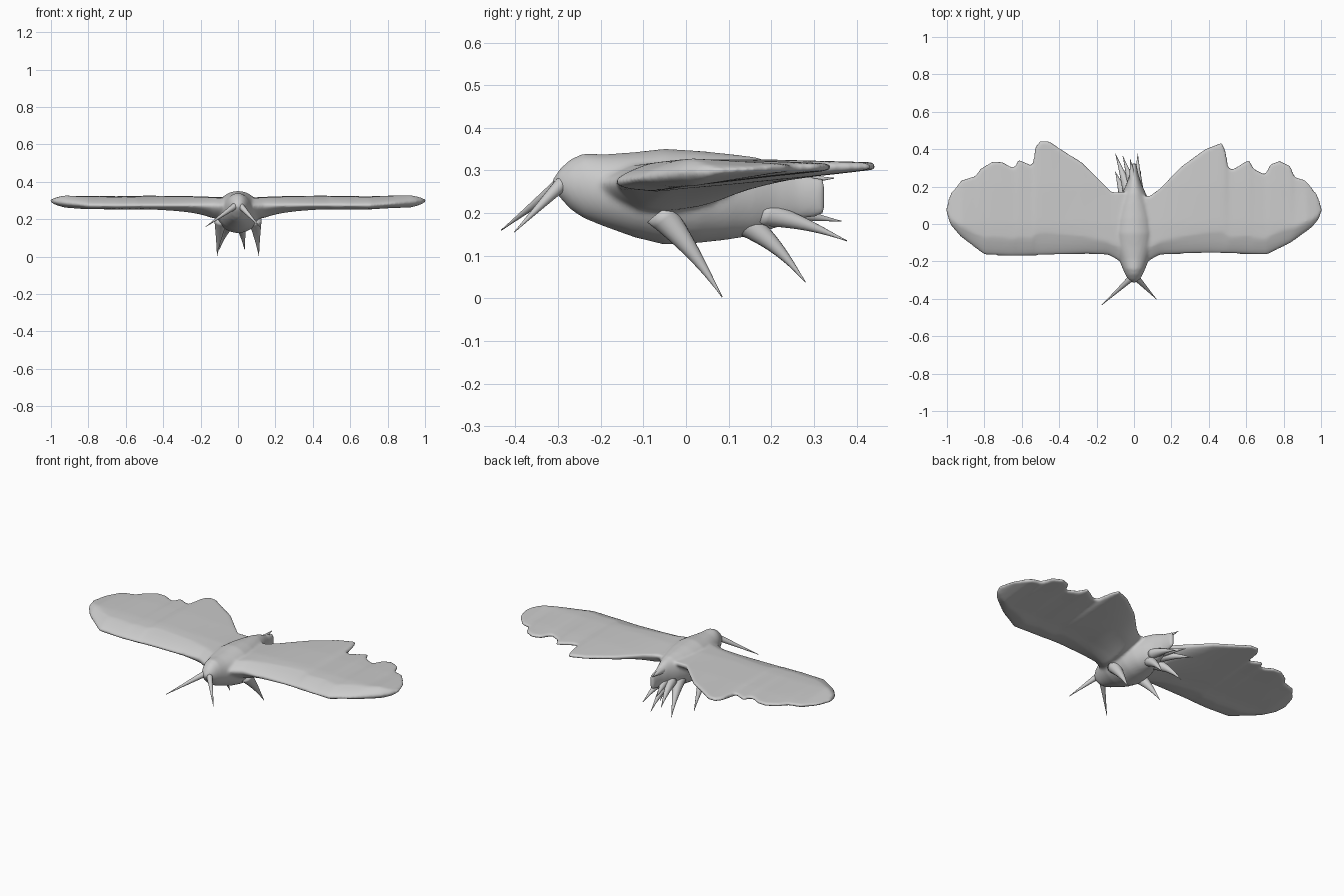
import bpy, bmesh, math
from mathutils import Vector

if "Cube" in bpy.data.objects:
    bpy.data.objects.remove(bpy.data.objects["Cube"])

grey = bpy.data.materials.new("plain grey")
grey.diffuse_color = (0.6, 0.6, 0.6, 1)
grey.use_nodes = True
grey.node_tree.nodes["Principled BSDF"].inputs["Base Color"].default_value = grey.diffuse_color


def loft(bm, rings):
    """Skin closed rings of points and cap both ends."""
    rows = [[bm.verts.new(p) for p in r] for r in rings]
    n = len(rows[0])
    for a, b in zip(rows, rows[1:]):
        for i in range(n):
            j = (i + 1) % n
            bm.faces.new((a[i], a[j], b[j], b[i]))
    bm.faces.new(rows[0][::-1])
    bm.faces.new(rows[-1])


def finish(bm, name):
    bmesh.ops.recalc_face_normals(bm, faces=bm.faces)
    for f in bm.faces:
        f.smooth = True
    me = bpy.data.meshes.new(name)
    bm.to_mesh(me)
    bm.free()
    me.materials.append(grey)
    ob = bpy.data.objects.new(name, me)
    bpy.context.collection.objects.link(ob)
    return ob


def lerp(pts, x):
    for (x0, y0), (x1, y1) in zip(pts, pts[1:]):
        if x <= x1:
            return y0 + (y1 - y0) * (x - x0) / (x1 - x0)
    return pts[-1][1]


# wing outlines seen from above
FRONT_L = [(0, -.25), (.06, -.21), (.1, -.185), (.14, -.165), (.25, -.16), (.65, -.172),
           (.8, -.165), (.93, -.065), (.985, 0), (1.004, .07)]
FRONT_R = [(0, -.25), (.06, -.21), (.1, -.185), (.14, -.165), (.25, -.16), (.41, -.155),
           (.71, -.165), (.84, -.1), (.95, -.02), (.985, .02), (1.004, .07)]
REAR_L = [(0, .17), (.12, .17), (.18, .23), (.28, .33), (.4, .405), (.45, .44), (.5, .445),
          (.53, .41), (.54, .31), (.62, .345), (.635, .305), (.66, .305), (.7, .33), (.755, .335),
          (.82, .295), (.85, .255), (.92, .235), (.985, .16), (1.004, .09)]
REAR_R = [(0, .15), (.085, .15), (.14, .19), (.25, .305), (.38, .4), (.47, .435), (.49, .39),
          (.505, .295), (.535, .295), (.615, .345), (.64, .295), (.7, .265), (.73, .32),
          (.78, .338), (.835, .31), (.86, .25), (.915, .235), (.98, .16), (1.004, .09)]
CAMBER = [(-.25, .268), (-.17, .272), (-.1, .283), (0, .295), (.2, .305), (.45, .311)]


def wing_ring(x):
    a = abs(x)
    y0 = lerp(FRONT_L if x < 0 else FRONT_R, a)
    y1 = lerp(REAR_L if x < 0 else REAR_R, a)
    tip = min(1, max(0.05, (1.004 - a) / .08)) ** .5
    root = .06 * math.exp(-max(0, a - .14) / .16)
    top, bot = [], []
    n = 24
    for i in range(n + 1):
        u = (1 - math.cos(math.pi * i / n)) / 2
        y = y0 + (y1 - y0) * u
        p = min(1, math.sqrt(u / .2)) * (1 - .75 * max(0, (u - .2) / .8))
        h = max(.033 * p * tip, .0015)
        z = lerp(CAMBER, y)
        top.append((x, y, z + h))
        bot.append((x, y, z - h - root * math.sin(math.pi * u) ** .8 if 0 < i < n else z - h))
    return top + bot[::-1]


# body and wings, blended into one soft skin
bm = bmesh.new()
loft(bm, [wing_ring(-1.004 + 2.008 * i / 240) for i in range(241)])
BODY = [(-.312, .258, .28, .012), (-.295, .235, .305, .032), (-.27, .208, .327, .047),
        (-.24, .188, .34, .06), (-.19, .168, .338, .08), (-.12, .143, .343, .108),
        (-.05, .126, .351, .118), (.03, .13, .346, .11), (.1, .138, .339, .09),
        (.16, .148, .332, .065), (.21, .165, .318, .042), (.26, .183, .295, .025),
        (.325, .195, .28, .012)]
loft(bm, [[(w * math.cos(t), y, (lo + hi) / 2 + (hi - lo) / 2 * math.sin(t))
           for t in [math.tau * k / 32 for k in range(32)]] for y, lo, hi, w in BODY])
skin = finish(bm, "body_and_wings")
m = skin.modifiers.new("blend", 'REMESH')
m.mode = 'VOXEL'
m.voxel_size = .008
m.use_smooth_shade = True
m = skin.modifiers.new("soften", 'SMOOTH')
m.factor = .5
m.iterations = 5


def spike(name, base, tip, radius, bend=0.0, power=1.2):
    """Tapering, slightly curved thorn from base to tip."""
    base, tip = Vector(base), Vector(tip)
    d = (tip - base).normalized()
    side = d.cross(Vector((0, 0, 1))).normalized()
    up = side.cross(d)
    rings = []
    for i in range(13):
        t = i / 12
        c = base.lerp(tip, t) + up * bend * math.sin(math.pi * t)
        r = radius * (1 - t) ** power + .0012
        rings.append([c + r * (math.cos(a) * side + math.sin(a) * up)
                      for a in [math.tau * k / 14 for k in range(14)]])
    bm = bmesh.new()
    loft(bm, rings)
    finish(bm, name)


# antennae
spike("left_antenna", (-.01, -.285, .275), (-.172, -.433, .16), .017, 0, 1.1)
spike("right_antenna", (.01, -.285, .275), (.12, -.402, .156), .017, 0, 1.1)

# front legs
for s, n in ((-1, "left"), (1, "right")):
    spike(n + "_front_leg", (s * .09, -.06, .2), (s * .112, .085, .003), .036, .006)

# rear legs
spike("left_middle_leg", (-.04, .12, .19), (-.1, .28, .038), .036, .012)
spike("right_middle_leg", (.01, .12, .19), (.035, .28, .038), .036, .012)
spike("left_rear_leg", (-.03, .18, .2), (-.1, .377, .135), .03, .006)
spike("right_rear_leg", (.02, .18, .2), (.02, .377, .135), .03, .006)

# tail points
spike("upper_tail_point", (0, .2, .275), (-.02, .347, .282), .03)
spike("lower_tail_point", (-.01, .21, .205), (-.06, .364, .181), .026)
